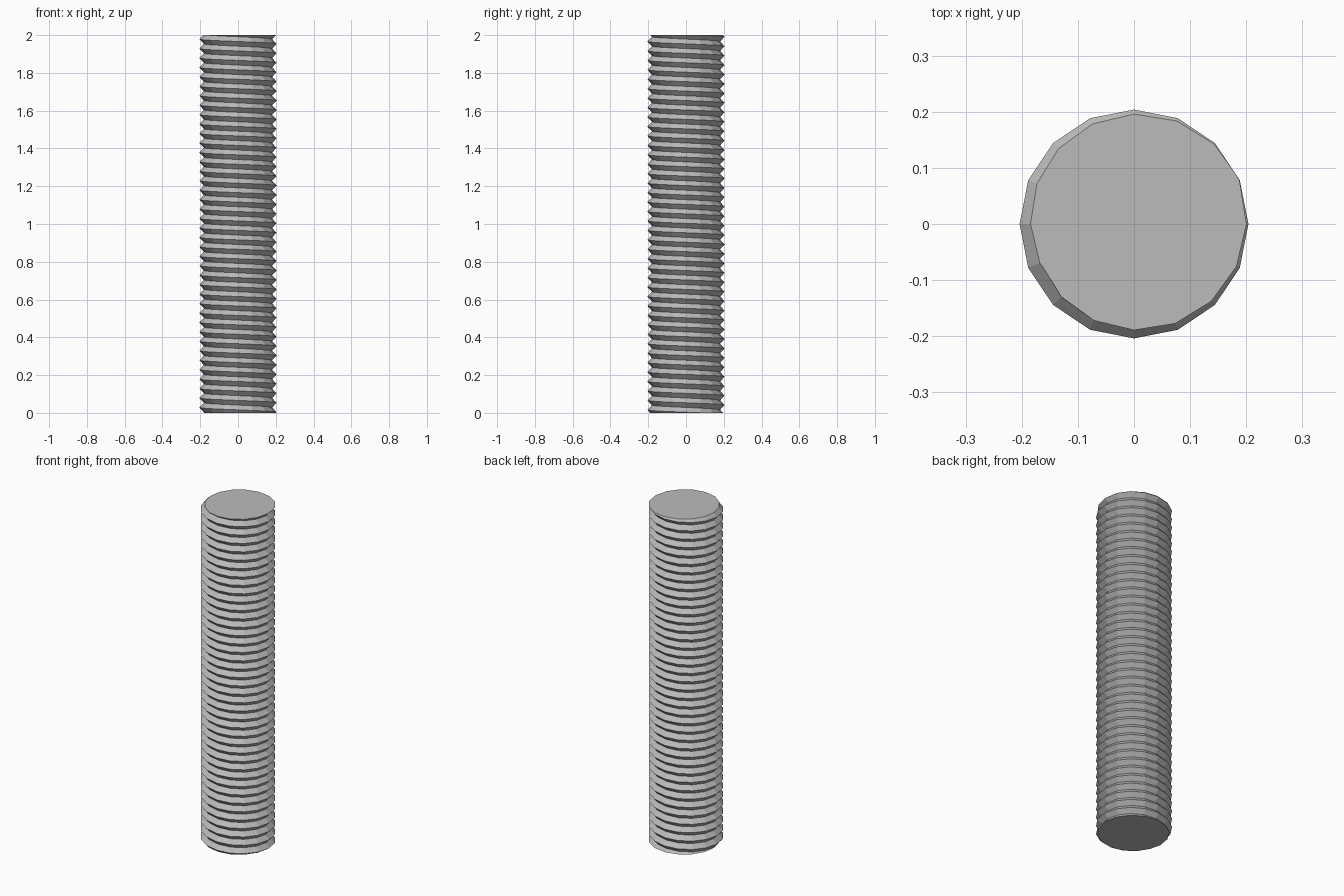
import bpy, bmesh
from math import cos, sin, tau

cube = bpy.data.objects.get("Cube")
if cube:
    bpy.data.objects.remove(cube, do_unlink=True)

SIDES = 16
LENGTH = 2.0
PITCH = 0.05
CREST, ROOT = 0.204, 0.181
PHASE = 0.0037
HAND = -1  # direction in which the helix climbs

steel = bpy.data.materials.new("grey_steel")
steel.use_nodes = True
colour = (0.5, 0.5, 0.5, 1)
steel.diffuse_color = colour
steel.node_tree.nodes["Principled BSDF"].inputs["Base Color"].default_value = colour

# Threaded surface: alternating crest and root rows that climb one pitch per turn
bm = bmesh.new()
rows = 2 * int(LENGTH / PITCH + 6)
columns = []
for i in range(SIDES):
    a = tau * i / SIDES
    column = []
    for j in range(rows):
        r = CREST if j % 2 == 0 else ROOT
        z = (j / 2 - 3 + HAND * i / SIDES) * PITCH + PHASE
        column.append(bm.verts.new((r * cos(a), r * sin(a), z)))
    columns.append(column)

for i in range(SIDES):
    near, far = columns[i], columns[(i + 1) % SIDES]
    shift = 2 * HAND if i == SIDES - 1 else 0
    for j in range(2, rows - 3):
        k = j + shift
        bm.faces.new((near[j], far[k], far[k + 1], near[j + 1]))

# Flat ends: trim the helix and close it with caps
for z, direction in ((0, -1), (LENGTH, 1)):
    bmesh.ops.bisect_plane(bm, geom=bm.verts[:] + bm.edges[:] + bm.faces[:],
                           plane_co=(0, 0, z), plane_no=(0, 0, direction),
                           clear_outer=True)
    rim = [e for e in bm.edges if e.is_boundary
           and all(abs(v.co.z - z) < 1e-4 for v in e.verts)]
    bmesh.ops.edgeloop_fill(bm, edges=rim)

loose = [v for v in bm.verts if not v.link_faces]
bmesh.ops.delete(bm, geom=loose, context='VERTS')
bmesh.ops.recalc_face_normals(bm, faces=bm.faces[:])

mesh = bpy.data.meshes.new("threaded_rod")
bm.to_mesh(mesh)
bm.free()
mesh.materials.append(steel)
rod = bpy.data.objects.new("threaded_rod", mesh)
bpy.context.collection.objects.link(rod)
